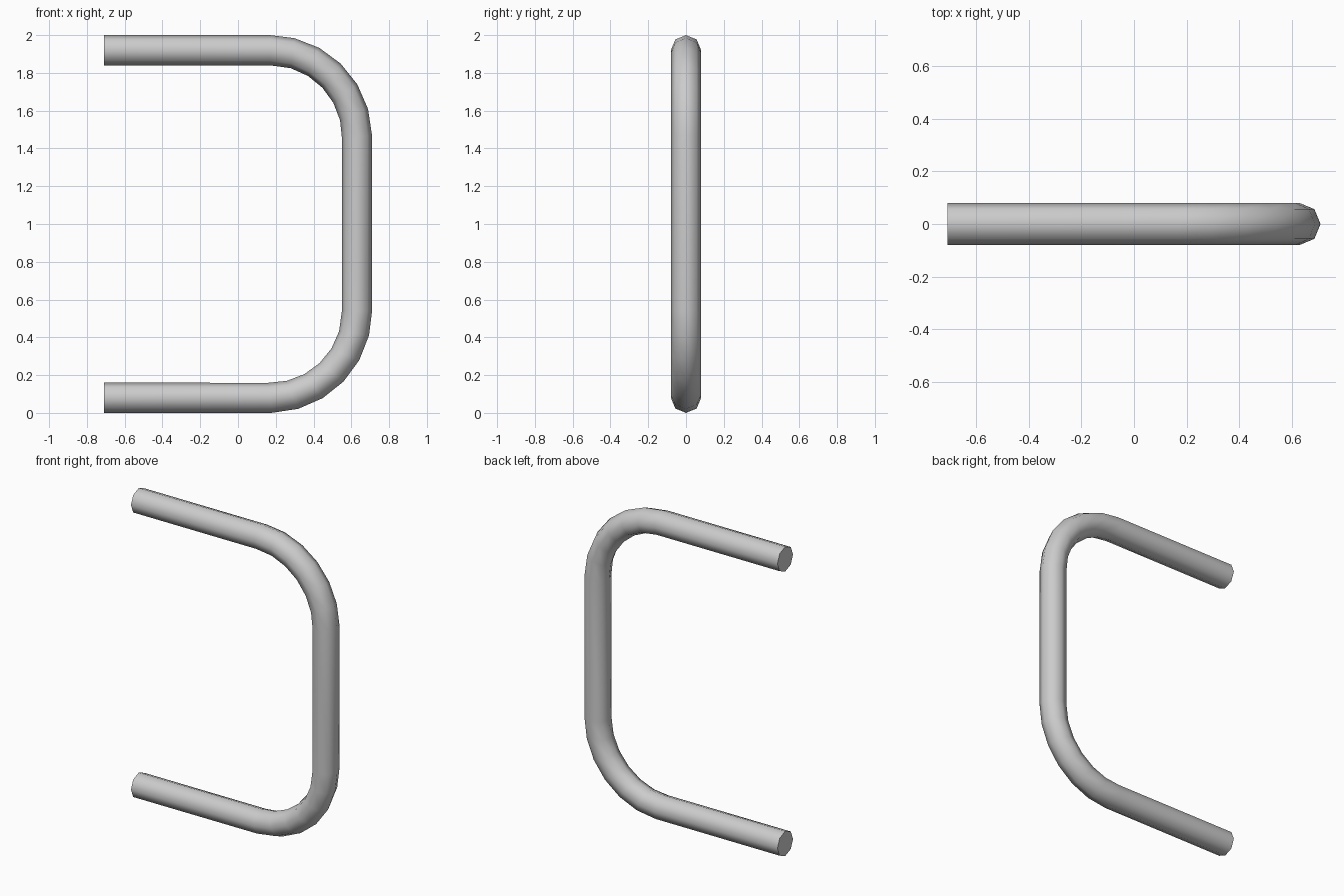
import bpy, bmesh
from math import sin, cos, radians, tau
from mathutils import Vector

if "Cube" in bpy.data.objects:
    bpy.data.objects.remove(bpy.data.objects["Cube"])

TUBE_R, BEND_R, SIDES, STEPS = 0.08, 0.46, 8, 6
END_X, SIDE_X, LOW_Z, HIGH_Z = -0.71, 0.63, 0.08, 1.92


def bend(cx, cz, start):
    """Quarter-turn of path points, clockwise from the start angle."""
    angles = [radians(start - 90 * i / STEPS) for i in range(STEPS + 1)]
    return [Vector((cx + BEND_R * cos(a), 0, cz + BEND_R * sin(a))) for a in angles]


# Centre line: top arm, two bends, bottom arm
cx = SIDE_X - BEND_R
path = ([Vector((END_X, 0, HIGH_Z))]
        + bend(cx, HIGH_Z - BEND_R, 90)
        + bend(cx, LOW_Z + BEND_R, 0)
        + [Vector((END_X, 0, LOW_Z))])

# Octagonal tube swept along the path, each ring facing the incoming segment
bm = bmesh.new()
side = Vector((0, 1, 0))
rings = []
for i, p in enumerate(path):
    j = max(i, 1)
    direction = (path[j] - path[j - 1]).normalized()
    out = direction.cross(side)
    rings.append([bm.verts.new(p + TUBE_R * (out * cos(tau * k / SIDES) + side * sin(tau * k / SIDES)))
                  for k in range(SIDES)])
for a, b in zip(rings, rings[1:]):
    for k in range(SIDES):
        n = (k + 1) % SIDES
        bm.faces.new((a[k], a[n], b[n], b[k]))

# End caps
bm.faces.new(rings[0])
bm.faces.new(rings[-1])
bmesh.ops.recalc_face_normals(bm, faces=bm.faces)

mesh = bpy.data.meshes.new("bent_tube")
bm.to_mesh(mesh)
bm.free()
tube = bpy.data.objects.new("bent_tube", mesh)
bpy.context.collection.objects.link(tube)
bpy.context.view_layer.objects.active = tube
tube.select_set(True)
bpy.ops.object.shade_smooth_by_angle(angle=radians(60))
